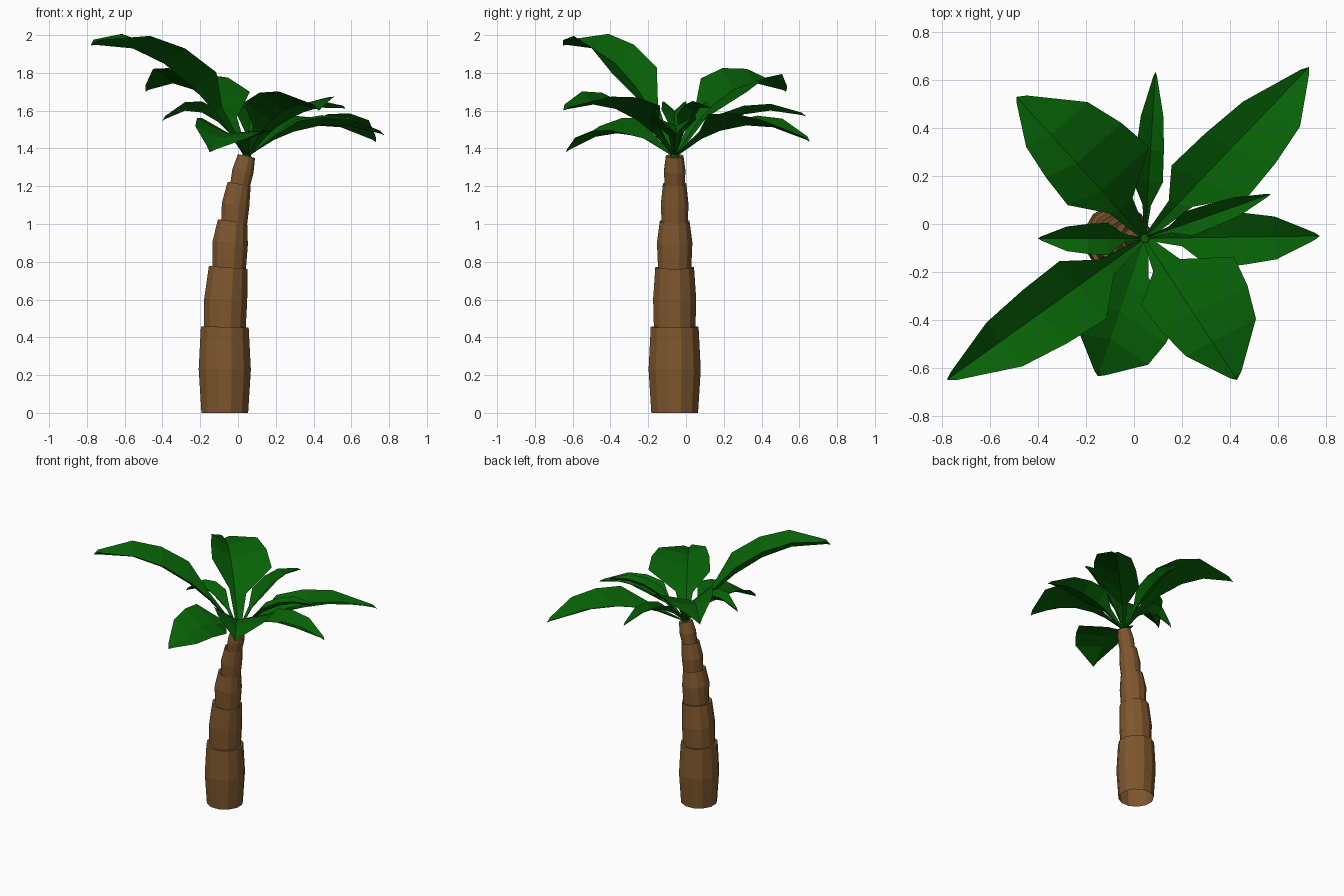
import bpy, bmesh, math
from mathutils import Vector, Matrix

if "Cube" in bpy.data.objects:
    bpy.data.objects.remove(bpy.data.objects["Cube"])


def material(name, rgb):
    m = bpy.data.materials.new(name)
    m.diffuse_color = (*rgb, 1)
    m.use_nodes = True
    m.node_tree.nodes["Principled BSDF"].inputs["Base Color"].default_value = m.diffuse_color
    return m


BARK = material("bark brown", (0.21, 0.095, 0.027))
GREEN = material("leaf green", (0.002, 0.118, 0.002))
Y = -0.06                              # trunk lies in the plane y = Y
CROWN = Vector((0.045, Y, 1.355))      # where all leaves meet


def finish(name, bm, mat):
    me = bpy.data.meshes.new(name)
    bm.to_mesh(me)
    bm.free()
    me.materials.append(mat)
    ob = bpy.data.objects.new(name, me)
    bpy.context.collection.objects.link(ob)
    return ob


# Trunk: barrel segments, each a set of three tilted rings (x, z, radius)
SIDES = 12
SEGMENTS = [
    ((-0.070, 0.000, 0.128), (-0.070, 0.230, 0.143), (-0.070, 0.455, 0.131)),
    ((-0.069, 0.455, 0.114), (-0.065, 0.600, 0.118), (-0.052, 0.770, 0.106)),
    ((-0.046, 0.765, 0.091), (-0.041, 0.900, 0.097), (-0.029, 1.015, 0.081)),
    ((-0.020, 1.005, 0.071), (-0.013, 1.100, 0.076), (0.006, 1.212, 0.064)),
    ((0.010, 1.200, 0.054), (0.026, 1.280, 0.059), (0.045, 1.360, 0.048)),
]
bm = bmesh.new()
previous = None
for x, z, r in [ring for seg in SEGMENTS for ring in seg]:
    tilt = Matrix.Rotation(math.radians(13) * (z / 1.36) ** 2, 3, 'Y')
    verts = []
    for i in range(SIDES):
        a = 2 * math.pi * (i + 0.5) / SIDES
        p = tilt @ Vector((r * math.cos(a), r * math.sin(a), 0))
        verts.append(bm.verts.new(p + Vector((x, Y, z))))
    if previous:
        for i in range(SIDES):
            j = (i + 1) % SIDES
            bm.faces.new((previous[i], previous[j], verts[j], verts[i]))
    previous = verts
bm.faces.new(previous)
finish("trunk", bm, BARK)

# Leaf bud at the crown
bm = bmesh.new()
bmesh.ops.create_cone(bm, cap_ends=True, segments=8, radius1=0.028, radius2=0.018,
                      depth=0.03, matrix=Matrix.Translation(CROWN + Vector((0, 0, 0.01))))
finish("crown_bud", bm, GREEN)

# Leaf template: (fraction of length, width factor, edge lift factor)
STATIONS = [(0, 0.06, 0), (0.20, 0.28, 0.4), (0.34, 1, 1),
            (0.53, 0.93, 0.9), (0.73, 0.76, 0.7), (0.97, 0.13, 0.25), (1, 0, 0)]


def leaf(name, tip, bow, left, right, lift_left, lift_right, skew=(0, 0)):
    """V-folded arched leaf running from the crown to its tip."""
    bm = bmesh.new()
    d = Vector(tip) - CROWN
    flat = Vector((d.x, d.y, 0)).normalized()
    side = Vector((-flat.y, flat.x, 0))
    up = Vector((0, 0, 1))
    rows = []

    def spine(t):
        return CROWN + d * t + up * bow * t * (1 - t)

    for t, w, f in STATIONS:
        if w == 0:
            rows.append([bm.verts.new(spine(t))] * 3)
            continue
        k = f * min(1, (1 - t) * 4)        # skew slides an edge along the leaf
        rows.append([
            bm.verts.new(spine(t + skew[0] * k) + side * left * w + up * lift_left * f),
            bm.verts.new(spine(t)),
            bm.verts.new(spine(t + skew[1] * k) - side * right * w + up * lift_right * f)])
    for a, b in zip(rows, rows[1:]):
        for k in (0, 1):
            quad = [a[k], a[k + 1], b[k + 1], b[k]]
            bm.faces.new(list(dict.fromkeys(quad)))
    return finish(name, bm, GREEN)


# name, tip, bow, half widths (left, right), edge lifts (left, right), edge skews
LEAVES = [
    ("leaf_front_left", (-0.78, -0.65, 1.945), 0.73, 0.18, 0.13, 0.10, 0.11, (-0.02, 0)),
    ("leaf_back_left", (-0.49, 0.53, 1.70), 0.70, 0.145, 0.27, 0.11, 0.07, (0.06, 0)),
    ("leaf_left", (-0.40, -0.06, 1.545), 0.54, 0.07, 0.065, 0.065, 0.065),
    ("leaf_back", (0.09, 0.635, 1.57), 0.45, 0.065, 0.06, 0.05, 0.05),
    ("leaf_back_right", (0.73, 0.655, 1.435), 0.50, 0.13, 0.19, 0.06, 0.07, (-0.04, 0.09)),
    ("leaf_right_small", (0.57, 0.125, 1.61), 0.38, 0.05, 0.055, 0.05, 0.05),
    ("leaf_right", (0.775, -0.05, 1.47), 0.42, 0.11, 0.125, 0.06, 0.05, (0.02, 0.03)),
    ("leaf_front_right", (0.43, -0.65, 1.60), 0.50, 0.27, 0.165, 0.06, 0.10, (0.04, -0.02)),
    ("leaf_front", (-0.15, -0.635, 1.38), 0.45, 0.24, 0.17, 0.02, 0.09, (0.12, 0.05)),
]
for spec in LEAVES:
    leaf(*spec)
